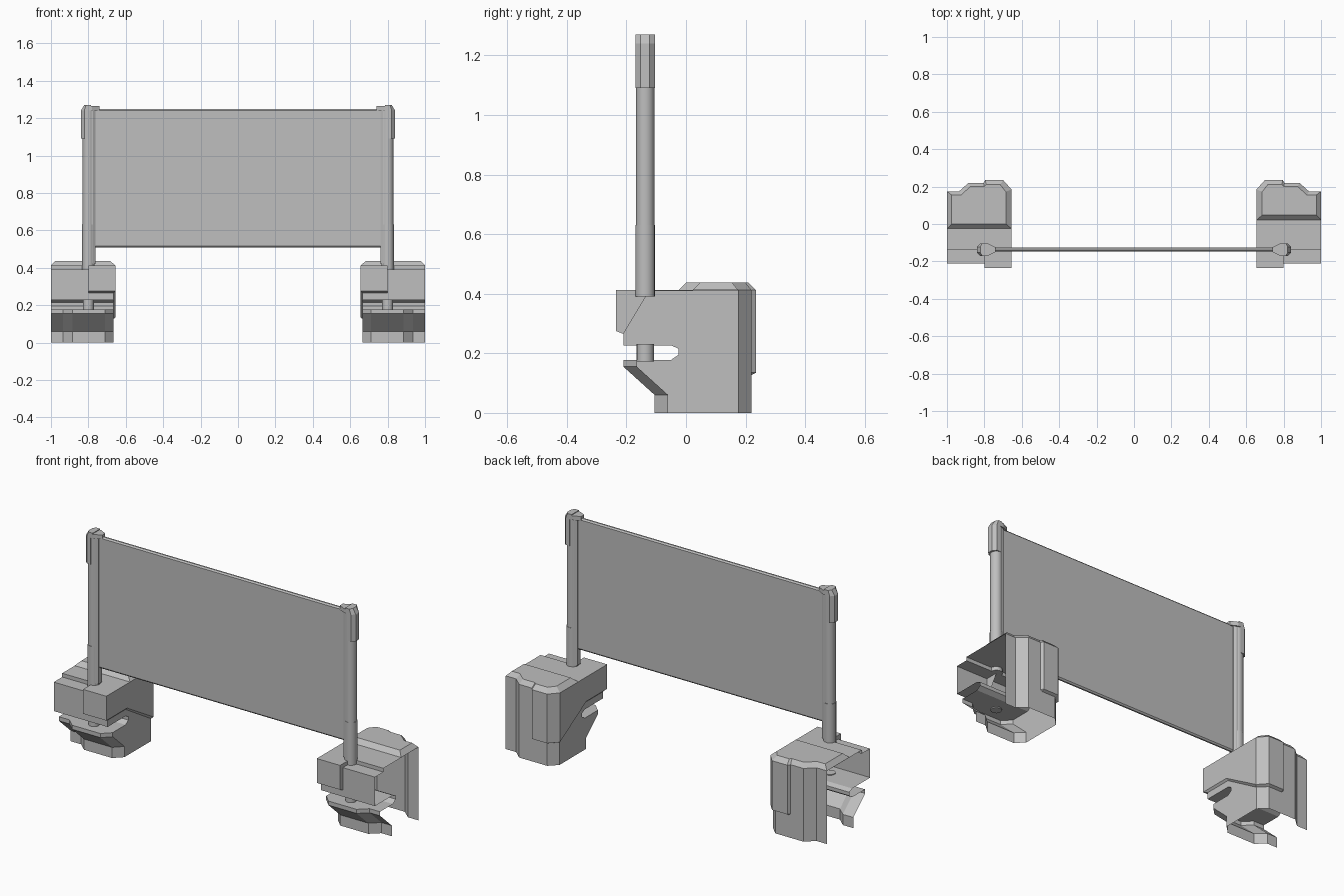
import bpy, bmesh
from mathutils import Vector

cube = bpy.data.objects.get("Cube")
if cube:
    bpy.data.objects.remove(cube, do_unlink=True)

grey = bpy.data.materials.new("plain_grey")
grey.use_nodes = True
colour = (0.52, 0.52, 0.52, 1)
grey.diffuse_color = colour
grey.node_tree.nodes["Principled BSDF"].inputs["Base Color"].default_value = colour

POST_X, POST_Y = 0.8, -0.137


def finish(name, bm, mirror=1, smooth=False):
    """Turn a bmesh into an object, flipped to the other side when mirror is -1."""
    for v in bm.verts:
        v.co.x *= mirror
    bmesh.ops.remove_doubles(bm, verts=bm.verts, dist=0.0005)
    bmesh.ops.recalc_face_normals(bm, faces=bm.faces)
    mesh = bpy.data.meshes.new(name)
    bm.to_mesh(mesh)
    bm.free()
    mesh.materials.append(grey)
    ob = bpy.data.objects.new(name, mesh)
    bpy.context.collection.objects.link(ob)
    if smooth:
        bpy.ops.object.select_all(action='DESELECT')
        ob.select_set(True)
        bpy.context.view_layer.objects.active = ob
        bpy.ops.object.shade_smooth_by_angle(angle=0.7)
    return ob


def face(bm, points):
    return bm.faces.new([bm.verts.new(p) for p in points])


def loft(bm, rows, closed=False, caps=False):
    """Skin quads between successive rows of points."""
    rings = [[bm.verts.new(p) for p in row] for row in rows]
    n = len(rings[0])
    for a, b in zip(rings, rings[1:]):
        for i in range(n if closed else n - 1):
            j = (i + 1) % n
            bm.faces.new((a[i], a[j], b[j], b[i]))
    if caps:
        bm.faces.new(rings[0])
        bm.faces.new(rings[-1])


def level(plan, z):
    return [(x, y, z) for x, y in plan]


def prism(bm, plan, z0, z1):
    loft(bm, [level(plan, z0), level(plan, z1)], closed=True, caps=True)


def tube(bm, r, z0, z1):
    ret = bmesh.ops.create_cone(bm, cap_ends=True, segments=16, radius1=r, radius2=r, depth=z1 - z0)
    bmesh.ops.translate(bm, verts=ret["verts"], vec=Vector((POST_X, POST_Y, (z0 + z1) / 2)))


def jaw_plan(y):
    return [(.665, y + .045), (.71, y), (.885, y), (.935, y + .045), (1, y + .045)]


def clamp_body(side, s):
    """Folded sheet body, open at the outer end and underneath."""
    bm = bmesh.new()
    # back wall
    back = [(.665, .175), (.71, .22), (.885, .22), (.935, .175), (1, .175)]
    loft(bm, [level(back, 0), level(back, .412)])
    # lower jaw front and its top
    loft(bm, [level(jaw_plan(y), z) for y, z in
              ((-.105, 0), (-.105, .06), (-.21, .155), (-.21, .178))])
    face(bm, level(jaw_plan(-.21) + [(1, -.05), (.665, -.05)], .178))
    # slot, upper jaw front and stepped top
    slot = [(-.05, .178), (-.025, .195), (-.025, .215), (-.05, .227), (-.21, .227)]
    top = [(-.21, .39), (-.135, .39), (-.135, .411), (.175, .411)]
    loft(bm, [[(x, y, z) for y, z in slot + top] for x in (.665, 1)])
    # inner side wall
    foot = [(.175, 0), (-.06, 0), (-.06, .06), (-.165, .155), (-.165, .178)]
    face(bm, [(.665, y, z) for y, z in foot + slot + [(-.21, .41), (.175, .41)]])
    finish(side + "_clamp_body", bm, s)


def clamp_wrap(side, s):
    """Thicker cover folded around the inner half of the clamp."""
    bm = bmesh.new()
    rim = [(.8, -.235, .275), (.655, -.235, .275), (.655, -.05, .275), (.655, .185, .135),
           (.70, .235, .135), (.795, .235, .135), (.805, .22, .135)]
    lip = [(.8, -.21, .265), (.665, -.21, .265), (.665, -.05, .265), (.665, .175, .127),
           (.71, .22, .127), (.795, .22, .127), (.805, .22, .135)]
    upper = [(x, y, .412) for x, y, z in rim]
    loft(bm, [lip, rim, upper])
    face(bm, upper)
    # step beside the post
    face(bm, [(.8, -.235, .275), (.8, -.21, .265), (.8, -.135, .39), (.8, -.135, .412), (.8, -.235, .412)])
    finish(side + "_clamp_wrap", bm, s)


def clamp_cap(side, s, front):
    """Raised lid with sloping edges."""
    bm = bmesh.new()
    base = [(.655, .185), (.70, .235), (.795, .235), (.805, .22), (.885, .22),
            (.935, .175), (1, .175), (1, front), (.655, front)]
    lid = [(.685, .172), (.715, .21), (.79, .21), (.8, .2), (.875, .2),
           (.925, .155), (.975, .155), (.975, front + .025), (.685, front + .025)]
    loft(bm, [level(base, .412), level(lid, .437)], closed=True)
    face(bm, level(lid, .437))
    finish(side + "_clamp_cap", bm, s)


def post(side, s):
    # round post, collar and pin through the slot
    bm = bmesh.new()
    tube(bm, .031, .39, 1.25)
    finish(side + "_post", bm, s, smooth=True)
    bm = bmesh.new()
    tube(bm, .033, .39, .63)
    finish(side + "_post_collar", bm, s, smooth=True)
    bm = bmesh.new()
    tube(bm, .029, .172, .232)
    finish(side + "_post_pin", bm, s, smooth=True)

    # faceted sleeve with sloping top
    bm = bmesh.new()

    def sleeve(inner, mid, outer):
        half = [(inner, .033), (mid, .033), (outer, .015)]
        return [(x, POST_Y + y) for x, y in half] + [(x, POST_Y - y) for x, y in reversed(half)]

    rings = [level(sleeve(.798, .822, .84), 1.09), level(sleeve(.798, .822, .84), 1.24),
             level(sleeve(.785, .812, .822), 1.27)]
    loft(bm, rings, closed=True, caps=True)
    finish(side + "_post_sleeve", bm, s)

    # tapered tongue over the panel corner
    bm = bmesh.new()
    tongue = [(.8, .033), (.78, .033), (.74, .013), (.74, -.013), (.78, -.033), (.8, -.033)]
    prism(bm, [(x, POST_Y + y) for x, y in tongue], 1.24, 1.264)
    finish(side + "_post_tongue", bm, s)

    # rail gripping the panel edge
    bm = bmesh.new()
    rail = [(.79, .026), (.775, .024), (.762, .015), (.762, -.015), (.775, -.024), (.79, -.026)]
    prism(bm, [(x, POST_Y + y) for x, y in rail], .42, 1.245)
    finish(side + "_panel_rail", bm, s)


for side, s, front in (("left", 1, .022), ("right", -1, -.025)):
    clamp_body(side, s)
    clamp_wrap(side, s)
    clamp_cap(side, s, front)
    post(side, s)

# panel with sloped long edges
bm = bmesh.new()
half = [(.004, .508), (.011, .516), (.011, 1.242), (.004, 1.25)]
section = half + [(-y, z) for y, z in reversed(half)]
loft(bm, [[(x, POST_Y + y, z) for y, z in section] for x in (-.77, .77)], closed=True, caps=True)
finish("panel", bm)
